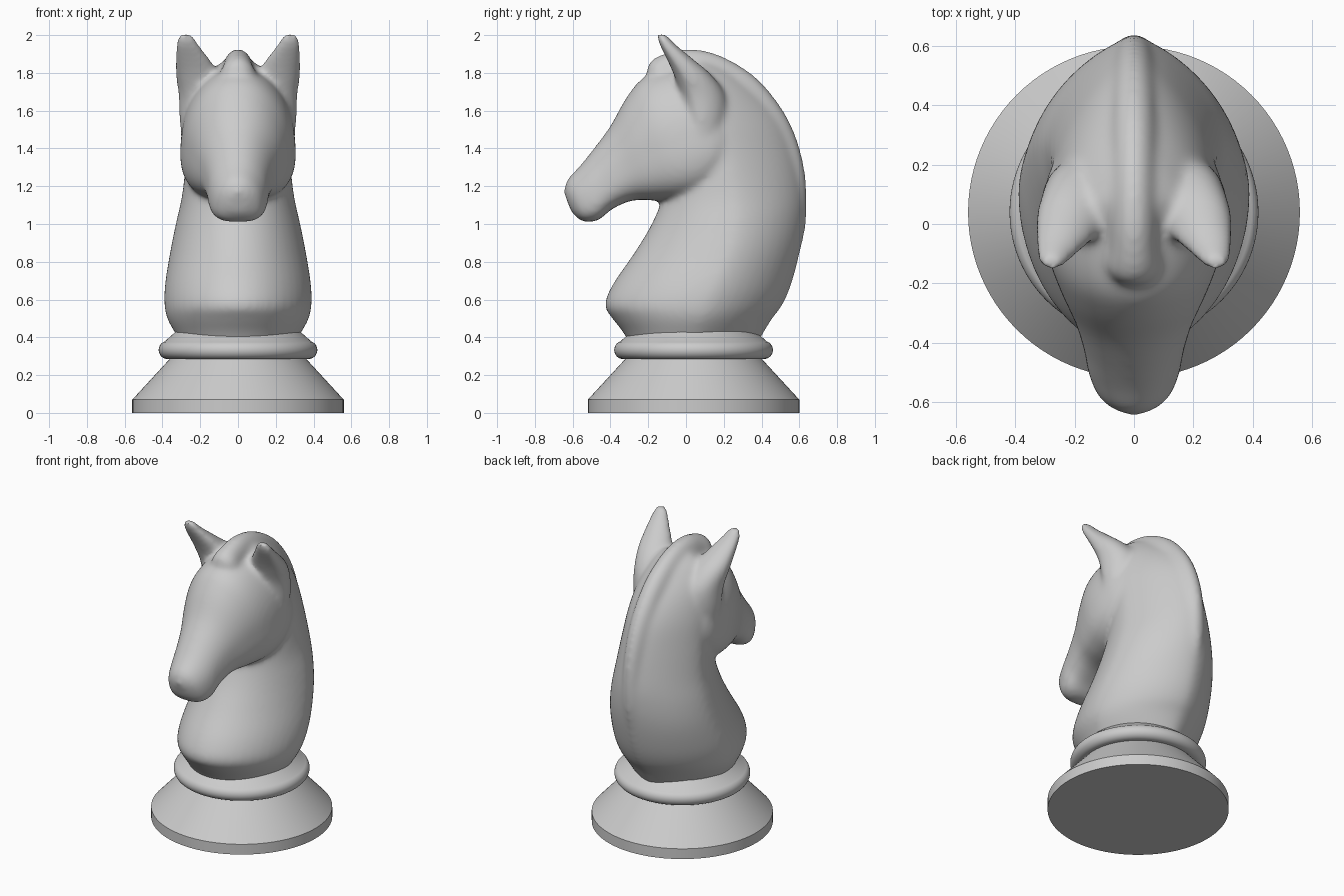
import bpy, bmesh, math
from mathutils import Vector

if "Cube" in bpy.data.objects:
    bpy.data.objects.remove(bpy.data.objects["Cube"])


def smooth_rows(rows, steps=5):
    """Catmull-Rom interpolation of a short table of section values."""
    out = []
    for i in range(len(rows) - 1):
        p0, p3 = rows[max(i - 1, 0)], rows[min(i + 2, len(rows) - 1)]
        for s in range(steps):
            t = s / steps
            out.append([0.5 * (2 * b + (c - a) * t + (2 * a - 5 * b + 4 * c - d) * t * t
                               + (3 * b - a - 3 * c + d) * t ** 3)
                        for a, b, c, d in zip(p0, rows[i], rows[i + 1], p3)])
    out.append(list(rows[-1]))
    return out


def skin(bm, rings):
    """Closed skin over a list of rings of points."""
    loops = [[bm.verts.new(p) for p in r] for r in rings]
    n = len(loops[0])
    faces = [bm.faces.new(loops[0][::-1]), bm.faces.new(loops[-1])]
    for a, b in zip(loops, loops[1:]):
        for i in range(n):
            j = (i + 1) % n
            faces.append(bm.faces.new((a[i], a[j], b[j], b[i])))
    bmesh.ops.recalc_face_normals(bm, faces=faces)


def section_loft(bm, rows, near=2.0, far=2.0, taper=0.0, n=48):
    """Rows: y,z of the near edge, y,z of the far edge, half width in x and
    optionally the shift of the widest point towards the far edge.
    near / far are the roundness of each half."""
    rings = []
    for ya, za, yb, zb, w, *extra in smooth_rows(rows):
        shift = extra[0] if extra else 0.0
        ring = []
        for k in range(n):
            a = 2 * math.pi * k / n
            c, s = math.cos(a), math.sin(a)
            e = 2 / (near if c > 0 else far)
            c = math.copysign(abs(c) ** e, c)
            s = math.copysign(abs(s) ** e, s)
            t = c + shift * (c * c - 1)
            ring.append(Vector((w * s * (1 - taper * c), (ya + yb) / 2 + t * (ya - yb) / 2,
                                (za + zb) / 2 + t * (za - zb) / 2)))
        rings.append(ring)
    skin(bm, rings)


def ear(bm, side):
    """Cone leaning forward, flattened on its front face."""
    rows = [(0.17, 0.08, 1.40, 0.125, 0.10), (0.175, 0.08, 1.55, 0.135, 0.14),
            (0.185, 0.06, 1.68, 0.13, 0.15), (0.213, 0.01, 1.79, 0.118, 0.125),
            (0.244, -0.055, 1.88, 0.09, 0.085), (0.268, -0.108, 1.95, 0.062, 0.055),
            (0.278, -0.138, 2.006, 0.035, 0.032)]
    rings = []
    for x, y, z, hx, hy in smooth_rows(rows):
        ring = []
        for k in range(24):
            a = 2 * math.pi * k / 24
            s = math.sin(a)
            ring.append(Vector((side * (x + hx * math.cos(a)),
                                y + hy * s * (1 if s > 0 else 0.6), z)))
        rings.append(ring)
    skin(bm, rings)


def new_object(name, bm):
    me = bpy.data.meshes.new(name)
    bm.to_mesh(me)
    bm.free()
    ob = bpy.data.objects.new(name, me)
    bpy.context.collection.objects.link(ob)
    return ob


# Turned base with a rounded collar
bead = [(0.373 + 0.047 * math.cos(math.radians(a)), 0.333 + 0.048 * math.sin(math.radians(a)))
        for a in range(-84, 73, 12)]
profile = [(0.56, 0), (0.56, 0.07), (0.362, 0.285)] + bead + [(0.33, 0.43)]
bm = bmesh.new()
skin(bm, [[Vector((r * math.cos(2 * math.pi * k / 96),
                   0.04 + r * math.sin(2 * math.pi * k / 96), z)) for k in range(96)]
          for r, z in profile])
base = new_object("turned_base", bm)
bpy.context.view_layer.objects.active = base
base.select_set(True)
bpy.ops.object.shade_smooth_by_angle(angle=math.radians(32))

# Neck: level sections (z, front y, back y, half width, shift)
bm = bmesh.new()
neck = [(0.37, -0.30, 0.38, 0.30, 0.0), (0.43, -0.335, 0.415, 0.338, 0.05),
        (0.50, -0.39, 0.458, 0.375, 0.1), (0.57, -0.43, 0.51, 0.39, 0.12),
        (0.68, -0.388, 0.558, 0.387, 0.13), (0.85, -0.272, 0.603, 0.36, 0.13),
        (1.0, -0.182, 0.626, 0.33, 0.08), (1.15, -0.12, 0.627, 0.297, 0.0),
        (1.35, -0.06, 0.59, 0.275, -0.15), (1.53, -0.05, 0.525, 0.26, -0.25),
        (1.68, -0.05, 0.41, 0.225, -0.25), (1.80, -0.05, 0.27, 0.16, -0.2),
        (1.86, 0.0, 0.15, 0.08, 0.0)]
section_loft(bm, [(f, z, b, z, w, s) for z, f, b, w, s in neck], far=1.55)

# Head: sections from muzzle to poll
section_loft(bm, [(-0.648, 1.17, -0.605, 1.06, 0.045), (-0.628, 1.235, -0.545, 1.013, 0.115),
                  (-0.56, 1.31, -0.465, 1.02, 0.15), (-0.48, 1.41, -0.39, 1.08, 0.165),
                  (-0.40, 1.52, -0.28, 1.125, 0.195), (-0.315, 1.67, -0.15, 1.125, 0.245),
                  (-0.23, 1.77, 0.0, 1.13, 0.287), (-0.10, 1.82, 0.13, 1.17, 0.297),
                  (0.06, 1.84, 0.24, 1.27, 0.272), (0.20, 1.77, 0.34, 1.42, 0.17)],
             near=2.1, far=3.0, taper=0.13)

# Mane crest, starting at the forelock
section_loft(bm, [(-0.20, 1.72, -0.12, 1.70, 0.06), (-0.21, 1.80, -0.09, 1.72, 0.085),
                  (-0.185, 1.865, -0.06, 1.70, 0.095), (-0.10, 1.908, -0.03, 1.68, 0.085),
                  (0.02, 1.928, 0.0, 1.66, 0.085), (0.17, 1.898, 0.09, 1.64, 0.085),
                  (0.335, 1.806, 0.21, 1.58, 0.085), (0.456, 1.685, 0.30, 1.52, 0.08),
                  (0.553, 1.533, 0.37, 1.42, 0.075), (0.617, 1.35, 0.43, 1.30, 0.07),
                  (0.641, 1.15, 0.46, 1.13, 0.07), (0.628, 0.95, 0.46, 0.95, 0.07),
                  (0.56, 0.70, 0.44, 0.74, 0.05)], n=24)

# Pair of ears
for side in (-1, 1):
    ear(bm, side)

# Fuse the carved parts into one softly blended surface
horse = new_object("carved_horse_head", bm)
for p in horse.data.polygons:
    p.use_smooth = True
fuse = horse.modifiers.new("fuse", 'REMESH')
fuse.mode = 'VOXEL'
fuse.voxel_size = 0.014
fuse.use_smooth_shade = True
soften = horse.modifiers.new("soften", 'SMOOTH')
soften.factor = 0.5
soften.iterations = 20
